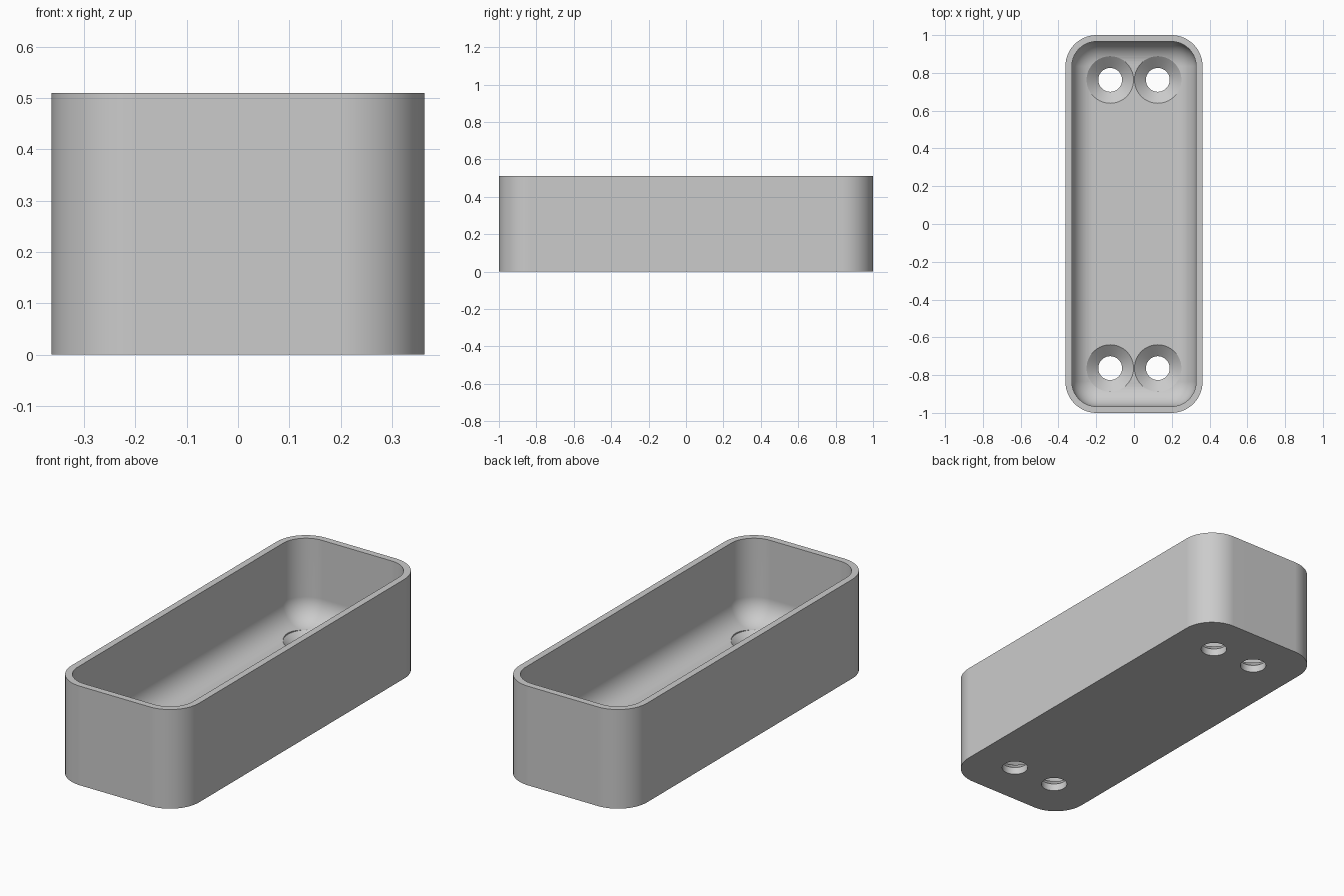
import bpy, bmesh, math

cube = bpy.data.objects.get("Cube")
if cube:
    bpy.data.objects.remove(cube, do_unlink=True)

HALF_X, HALF_Y, HEIGHT = 0.363, 1.0, 0.51
CORNER, WALL, FLOOR, FILLET = 0.165, 0.034, 0.088, 0.12
HOLE_X, HOLE_Y, HOLE_R, SINK_R, SINK_DEPTH = 0.126, 0.763, 0.063, 0.125, 0.05

grey = bpy.data.materials.new("plain_grey")
grey.use_nodes = True
grey.diffuse_color = (0.6, 0.6, 0.6, 1)
grey.node_tree.nodes["Principled BSDF"].inputs["Base Color"].default_value = (0.6, 0.6, 0.6, 1)


def rounded_ring(bm, inset, z, steps=14):
    """Rounded rectangle of vertices, moved inward by inset."""
    r = max(CORNER - inset, 0.004)
    cx, cy = HALF_X - inset - r, HALF_Y - inset - r
    ring = []
    for k, (sx, sy) in enumerate([(1, 1), (-1, 1), (-1, -1), (1, -1)]):
        for i in range(steps + 1):
            a = math.pi / 2 * (k + i / steps)
            ring.append(bm.verts.new((sx * cx + r * math.cos(a), sy * cy + r * math.sin(a), z)))
    return ring


def circle_ring(bm, x, y, r, z, n=64):
    return [bm.verts.new((x + r * math.cos(math.tau * i / n),
                          y + r * math.sin(math.tau * i / n), z)) for i in range(n)]


def loft(bm, rings):
    """Skin a stack of rings and cap both ends."""
    n = len(rings[0])
    for a, b in zip(rings, rings[1:]):
        for i in range(n):
            j = (i + 1) % n
            bm.faces.new((a[i], a[j], b[j], b[i]))
    bm.faces.new(rings[0][::-1])
    bm.faces.new(rings[-1])


def finish(bm, name):
    bmesh.ops.recalc_face_normals(bm, faces=bm.faces)
    mesh = bpy.data.meshes.new(name)
    bm.to_mesh(mesh)
    bm.free()
    mesh.materials.append(grey)
    obj = bpy.data.objects.new(name, mesh)
    bpy.context.collection.objects.link(obj)
    return obj


# Open tray: outer wall, flat rim, inner wall, rounded transition to the floor
profile = [(0, 0), (0, HEIGHT), (WALL, HEIGHT)]
for i in range(13):
    a = math.pi / 2 * i / 12
    profile.append((WALL + FILLET * (1 - math.cos(a)), FLOOR + FILLET * (1 - math.sin(a))))
bm = bmesh.new()
loft(bm, [rounded_ring(bm, inset, z) for inset, z in profile])
tray = finish(bm, "tray")

# Countersunk screw holes, two at each end
bm = bmesh.new()
sink = [(HOLE_R, -0.1), (HOLE_R, FLOOR - SINK_DEPTH), (SINK_R, FLOOR + 0.001), (SINK_R, FLOOR + 0.15)]
for sx in (-1, 1):
    for sy in (-1, 1):
        loft(bm, [circle_ring(bm, sx * HOLE_X, sy * HOLE_Y, r, z) for r, z in sink])
cutter = finish(bm, "screw_hole_cutter")
cutter.hide_render = True

bpy.ops.object.select_all(action="DESELECT")
tray.select_set(True)
bpy.context.view_layer.objects.active = tray
cut = tray.modifiers.new("screw_holes", "BOOLEAN")
cut.operation = "DIFFERENCE"
cut.solver = "EXACT"
cut.object = cutter
bpy.ops.object.modifier_apply(modifier=cut.name)
bpy.data.objects.remove(cutter, do_unlink=True)

# Smooth curves with crisp edges and flat large faces
bpy.ops.object.shade_smooth_by_angle(angle=math.radians(30))
weighted = tray.modifiers.new("clean_shading", "WEIGHTED_NORMAL")
weighted.keep_sharp = True
